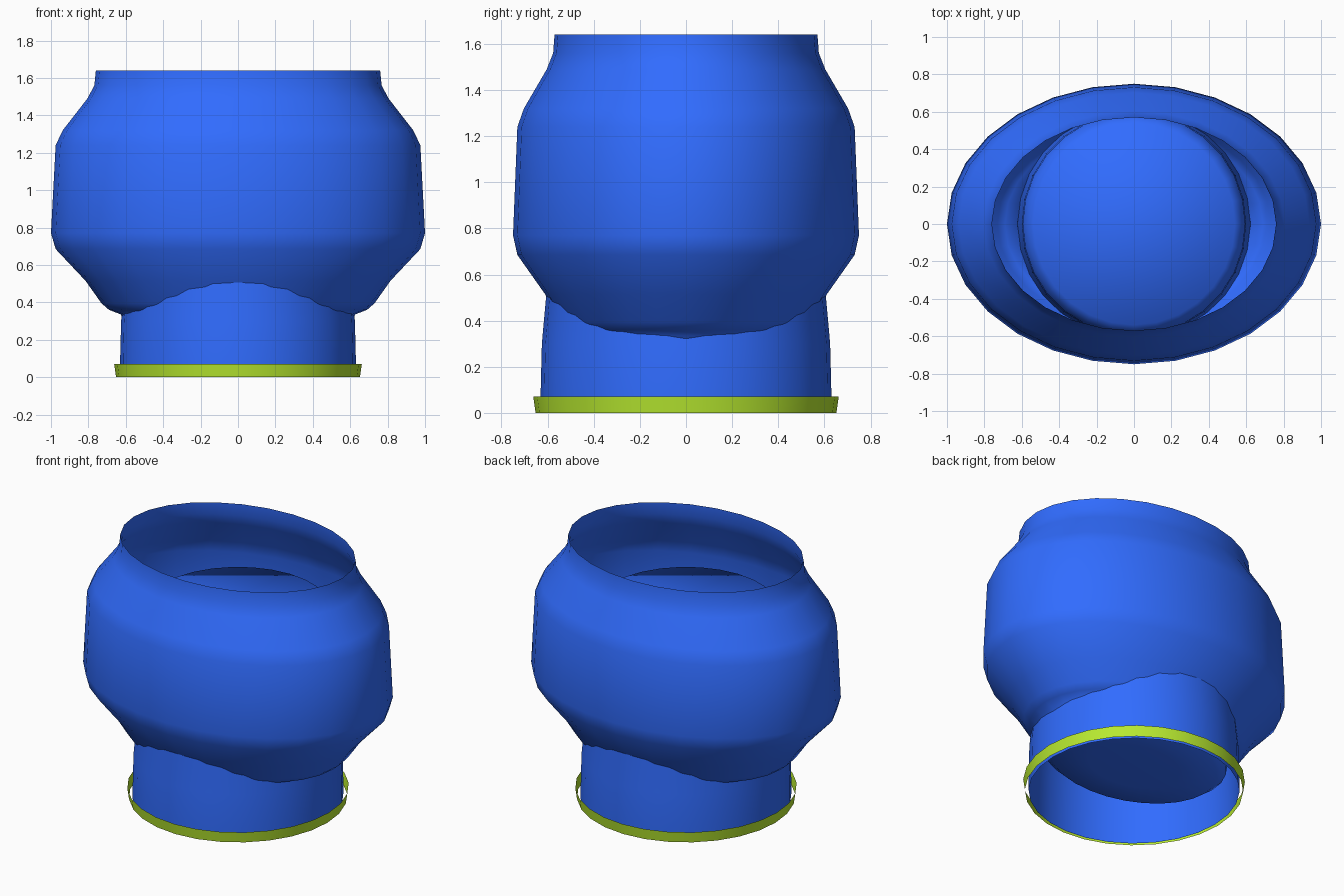
import bpy, bmesh, math

if "Cube" in bpy.data.objects:
    bpy.data.objects.remove(bpy.data.objects["Cube"])

SIDES = 28


def material(name, rgb):
    m = bpy.data.materials.new(name)
    m.diffuse_color = (*rgb, 1)
    m.use_nodes = True
    m.node_tree.nodes["Principled BSDF"].inputs["Base Color"].default_value = m.diffuse_color
    return m


def lathe(name, profile, mat, y_scale=1.0, cap_start=False, cap_end=False):
    """Revolve (radius, z) points around z; y_scale makes the section oval."""
    bm = bmesh.new()
    rings = []
    for r, z in profile:
        rings.append([bm.verts.new((r * math.cos(2 * math.pi * i / SIDES),
                                    r * y_scale * math.sin(2 * math.pi * i / SIDES), z))
                      for i in range(SIDES)])
    for a, b in zip(rings, rings[1:]):
        for i in range(SIDES):
            j = (i + 1) % SIDES
            bm.faces.new((a[i], a[j], b[j], b[i]))
    if cap_start:
        bm.faces.new(rings[0][::-1])
    if cap_end:
        bm.faces.new(rings[-1])
    me = bpy.data.meshes.new(name)
    bm.to_mesh(me)
    bm.free()
    me.materials.append(mat)
    ob = bpy.data.objects.new(name, me)
    bpy.context.collection.objects.link(ob)
    bpy.ops.object.select_all(action='DESELECT')
    ob.select_set(True)
    bpy.context.view_layer.objects.active = ob
    bpy.ops.object.shade_smooth_by_angle(angle=math.radians(65))
    return ob


blue = material("blue", (0.03, 0.15, 1.0))
lime = material("lime", (0.48, 0.82, 0.03))

# Oval outer shell, open at the top, rounded bottom tucked inside the neck
lathe("oval_shell", [(0.3, 0.17), (0.55, 0.185), (0.61, 0.23), (0.625, 0.335), (0.69, 0.36),
                     (0.73, 0.395), (0.815, 0.515), (0.975, 0.685), (1.0, 0.77), (0.975, 1.24),
                     (0.937, 1.32), (0.805, 1.49), (0.768, 1.56), (0.76, 1.64)],
      blue, y_scale=0.75, cap_start=True)

# Round neck rising inside the shell, chamfered at its flat top
lathe("neck", [(0.63, 0.0), (0.63, 0.1), (0.625, 0.3), (0.607, 0.5), (0.6, 1.0),
               (0.595, 1.17), (0.54, 1.26)],
      blue, cap_end=True)

# Thin flared band around the foot
lathe("base_band", [(0.652, 0.0), (0.662, 0.07)], lime)
